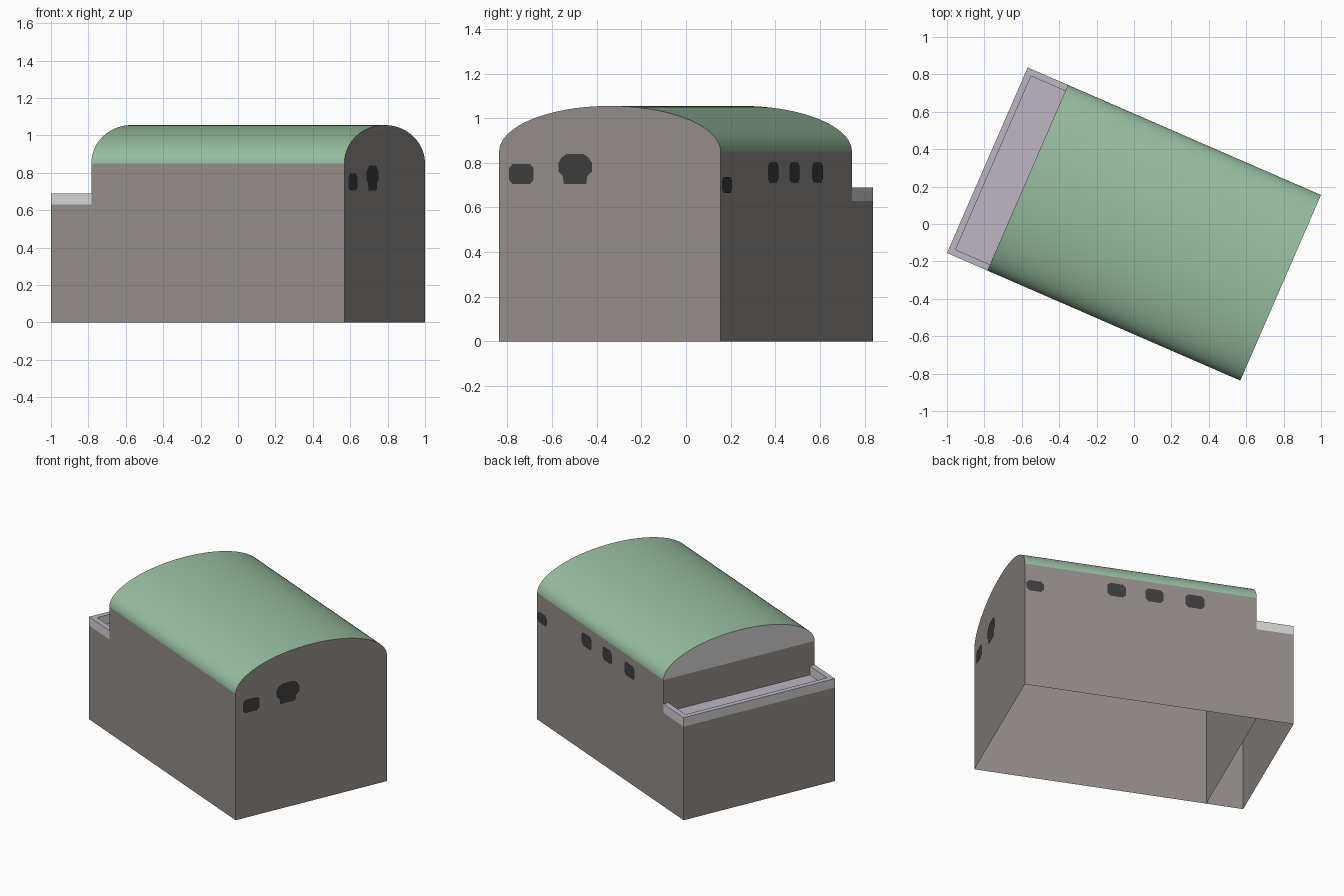
import bpy, bmesh, math

if "Cube" in bpy.data.objects:
    bpy.data.objects.remove(bpy.data.objects["Cube"])

L, W = 0.855, 0.541        # half length, half width of the footprint
M = -0.62                  # where the hall ends and the low annex begins
EAVE, RISE = 0.85, 0.205   # wall height and vault rise
DECK, RIM, T = 0.63, 0.69, 0.035
TURN = math.radians(-23.5)


def material(name, rgb):
    m = bpy.data.materials.new(name)
    lin = [((c / 255 + 0.055) / 1.055) ** 2.4 for c in rgb]
    m.diffuse_color = (*lin, 1)
    m.use_nodes = True
    m.node_tree.nodes["Principled BSDF"].inputs["Base Color"].default_value = m.diffuse_color
    return m


WALL = material("warm grey wall", (148, 142, 139))
TRIM = material("light grey trim", (212, 212, 212))
ROOF = material("green roof", (152, 190, 161))
FLAT = material("lilac grey deck", (188, 182, 194))
GLASS = material("dark window", (62, 62, 62))


def part(name, polys, mat, smooth=False):
    """Make one object from polygons given along the building's own axes."""
    bm = bmesh.new()
    for p in polys:
        bm.faces.new([bm.verts.new(c) for c in p])
    bmesh.ops.remove_doubles(bm, verts=bm.verts, dist=1e-5)
    for f in bm.faces:
        f.smooth = smooth
    me = bpy.data.meshes.new(name)
    bm.to_mesh(me)
    bm.free()
    me.materials.append(mat)
    ob = bpy.data.objects.new(name, me)
    ob.rotation_euler.z = TURN
    bpy.context.collection.objects.link(ob)
    return ob


def band(line, z0, z1):
    """Vertical walls along a plan line, facing its left-hand outside."""
    return [[(*a, z0), (*a, z1), (*b, z1), (*b, z0)] for a, b in zip(line, line[1:])]


# vault profile, from the front eave to the back eave
N = 48
arc = [(-W * math.cos(math.pi * i / N), EAVE + RISE * math.sin(math.pi * i / N))
       for i in range(N + 1)]

# main hall walls, open underneath, with one arched end wall
walls = band([(L, -W), (M, -W), (M, W), (L, W)], 0, EAVE)
walls.append([(L, -W, 0), (L, W, 0)] + [(L, v, z) for v, z in reversed(arc)])
part("hall_walls", walls, WALL)

# pale arched gable above the annex
part("annex_side_gable", [[(M, v, z) for v, z in arc]], TRIM)

# vaulted roof
part("vaulted_roof", [[(M, *a), (L, *a), (L, *b), (M, *b)] for a, b in zip(arc, arc[1:])],
     ROOF, smooth=True)

# low annex: walls, parapet, rim and deck
outer = [(M, -W), (-L, -W), (-L, W), (M, W)]
inner = [(M, -W + T), (-L + T, -W + T), (-L + T, W - T), (M, W - T)]
part("annex_walls", band(outer, 0, DECK), WALL)
part("parapet", band(outer, DECK, RIM) + band(inner[::-1], DECK, RIM), TRIM)
part("parapet_rim", [[(*outer[i], RIM), (*inner[i], RIM), (*inner[i + 1], RIM),
                      (*outer[i + 1], RIM)] for i in range(3)], FLAT)
part("annex_deck", [[(*p, DECK) for p in reversed(inner)]], FLAT)


def rounded(a0, a1, z0, z1, c=0.018):
    """Rectangle with clipped corners, counter-clockwise."""
    return [(a0 + c, z0), (a1 - c, z0), (a1, z0 + c), (a1, z1 - c),
            (a1 - c, z1), (a0 + c, z1), (a0, z1 - c), (a0, z0 + c)]


GAP = 0.003
# windows on the back wall
back = [(0.735, 0.845, 0.665, 0.737), (0.213, 0.331, 0.712, 0.802),
        (-0.025, 0.089, 0.712, 0.802), (-0.287, -0.167, 0.712, 0.802)]
part("back_windows", [[(u, W + GAP, z) for u, z in reversed(rounded(*w))] for w in back], GLASS)

# windows on the arched end: a small one and a keyhole-shaped one
half = [(0.055, 0.705), (0.06, 0.742), (0.082, 0.76), (0.082, 0.80), (0.067, 0.822), (0.042, 0.84)]
keyhole = [(-0.169 + a, z) for a, z in half] + [(-0.169 - a, z) for a, z in reversed(half)]
part("end_windows", [[(L + GAP, v, z) for v, z in s]
                     for s in (rounded(-0.491, -0.371, 0.705, 0.795), keyhole)], GLASS)
